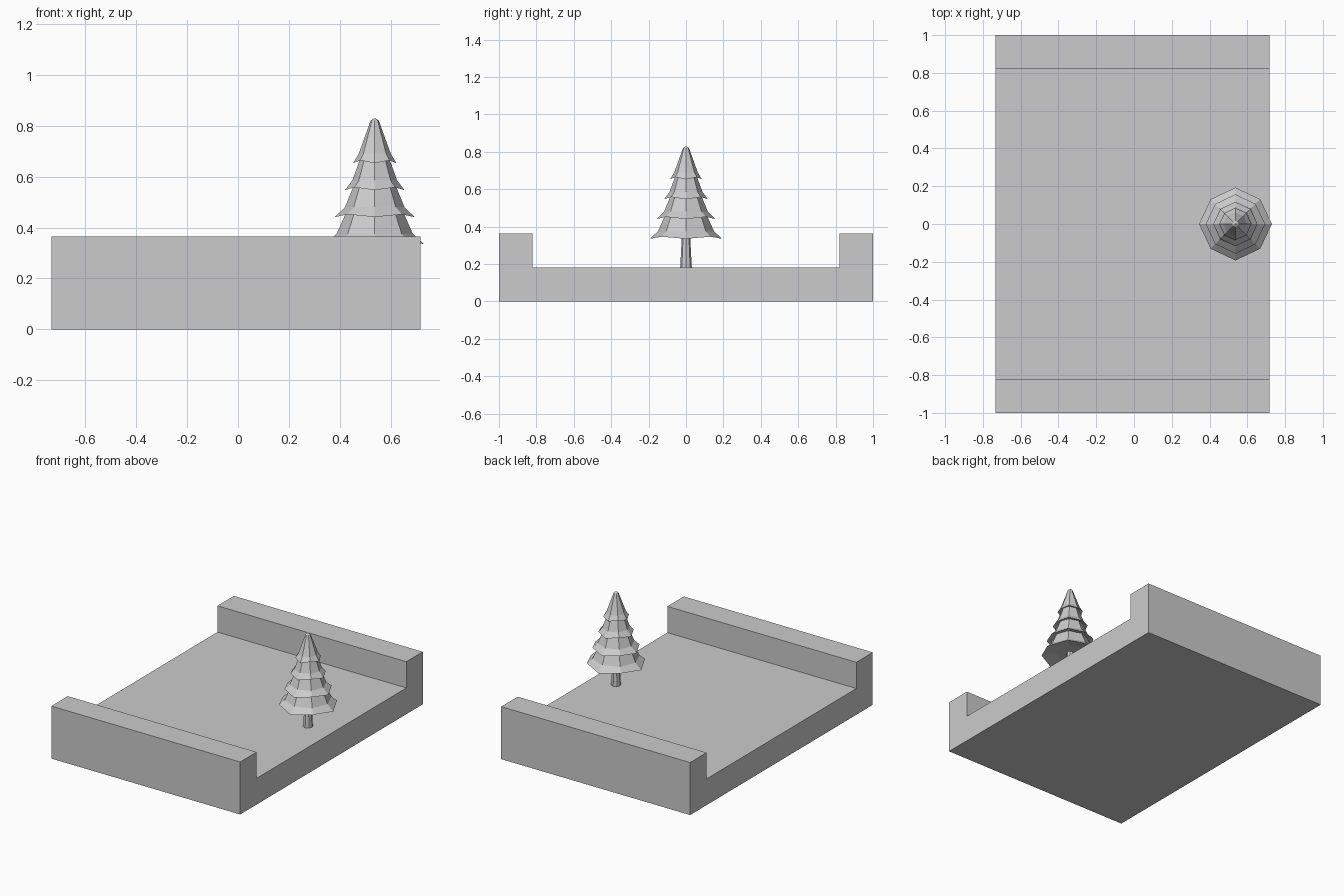
import bpy, bmesh
from math import cos, sin, pi

if "Cube" in bpy.data.objects:
    bpy.data.objects.remove(bpy.data.objects["Cube"])

TREE_X = 0.537
SIDES = 8


def make_object(name, bm, location=(0, 0, 0)):
    bmesh.ops.recalc_face_normals(bm, faces=bm.faces)
    mesh = bpy.data.meshes.new(name)
    bm.to_mesh(mesh)
    bm.free()
    obj = bpy.data.objects.new(name, mesh)
    obj.location = location
    bpy.context.collection.objects.link(obj)
    return obj


def loft_rings(name, rings):
    """Closed eight-sided solid; each ring is (radius, z, lift of the diagonal corners)."""
    bm = bmesh.new()
    loops = []
    for r, z, lift in rings:
        loop = []
        for i in range(SIDES):
            a = 2 * pi * i / SIDES
            diagonal = i % 2
            k = r * (0.96 if diagonal and lift else 1)
            loop.append(bm.verts.new((k * cos(a), k * sin(a), z + diagonal * lift)))
        loops.append(loop)
    for low, high in zip(loops, loops[1:]):
        for i in range(SIDES):
            j = (i + 1) % SIDES
            bm.faces.new((low[i], low[j], high[j], high[i]))
    bm.faces.new(loops[0][::-1])
    bm.faces.new(loops[-1])
    return make_object(name, bm, (TREE_X, 0, 0))


# Ground tile: U-shaped profile (y, z) extruded along x
profile = [(-1, 0), (1, 0), (1, 0.364), (0.82, 0.364), (0.82, 0.182),
           (-0.82, 0.182), (-0.82, 0.364), (-1, 0.364)]
bm = bmesh.new()
face = bm.faces.new([bm.verts.new((-0.732, y, z)) for y, z in profile])
ext = bmesh.ops.extrude_face_region(bm, geom=[face])
moved = [v for v in ext["geom"] if isinstance(v, bmesh.types.BMVert)]
bmesh.ops.translate(bm, verts=moved, vec=(1.449, 0, 0))
make_object("ground_tile", bm)

# Tapered trunk
loft_rings("trunk", [(0.031, 0.182, 0), (0.021, 0.37, 0)])

# Foliage tiers: rim radius, rim z, flare radius, flare z, top radius, top z
tiers = [
    (0.193, 0.335, 0.150, 0.375, 0.103, 0.48),
    (0.157, 0.441, 0.117, 0.480, 0.074, 0.585),
    (0.117, 0.547, 0.088, 0.585, 0.050, 0.69),
    (0.085, 0.653, 0.063, 0.690, 0.016, 0.82),
]
for n, (r0, z0, r1, z1, r2, z2) in enumerate(tiers, 1):
    rings = [(r0 * 0.5, z0 + 0.022, 0), (r0, z0, 0.011), (r1, z1, 0), (r2, z2, 0)]
    if n == len(tiers):
        rings.append((0.003, 0.829, 0))  # blunt tip
    loft_rings(f"foliage_tier_{n}", rings)
